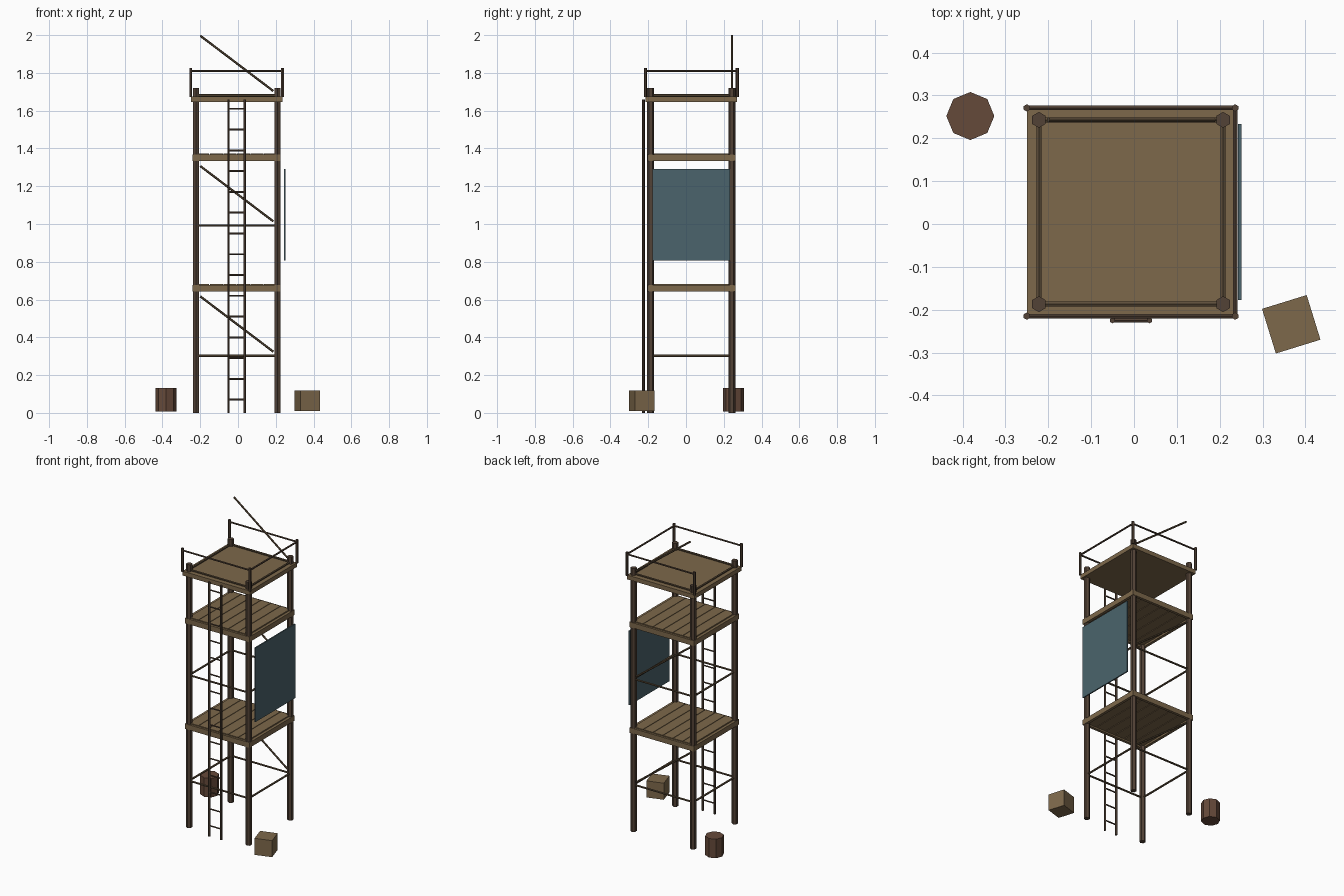
import bpy, math
from mathutils import Vector

if "Cube" in bpy.data.objects:
    bpy.data.objects.remove(bpy.data.objects["Cube"])

CX, CY, H = -0.007, 0.028, 0.215   # tower centre and half post spacing
R = 0.243                          # half size of the top platform


def mat(name, rgb):
    m = bpy.data.materials.new(name)
    m.diffuse_color = (*rgb, 1)
    m.use_nodes = True
    m.node_tree.nodes["Principled BSDF"].inputs["Base Color"].default_value = m.diffuse_color
    return m


DARK = mat("dark_wood", (0.085, 0.055, 0.037))
MID = mat("mid_wood", (0.11, 0.075, 0.042))
PALE = mat("pale_wood", (0.205, 0.138, 0.07))
RED = mat("barrel_wood", (0.13, 0.067, 0.042))
CLOTH = mat("teal_cloth", (0.07, 0.127, 0.15))


def box(name, c, size, m, rz=0):
    bpy.ops.mesh.primitive_cube_add(size=1, location=c, rotation=(0, 0, rz))
    o = bpy.context.object
    o.name, o.scale = name, size
    o.data.materials.append(m)
    return o


def rod(name, a, b, r, m, sides=6):
    a, b = Vector(a), Vector(b)
    d = b - a
    bpy.ops.mesh.primitive_cylinder_add(vertices=sides, radius=r, depth=d.length,
                                        location=(a + b) / 2)
    o = bpy.context.object
    o.name = name
    o.rotation_euler = d.to_track_quat('Z', 'Y').to_euler() if d.xy.length > 1e-6 else (0, 0, 0)
    o.data.materials.append(m)
    return o


def corners(h):
    return [(CX + sx * h, CY + sy * h) for sx, sy in ((-1, -1), (1, -1), (1, 1), (-1, 1))]


# four main posts
posts = corners(H)
for x, y in posts:
    rod("post", (x, y, 0), (x, y, 1.72), 0.0185, DARK)

# horizontal braces and back diagonal for each storey
for k in range(3):
    dz = 0.69 * k
    for i in range(4):
        a, b = posts[i], posts[(i + 1) % 4]
        rod("cross_brace", (*a, 0.302 + dz), (*b, 0.302 + dz), 0.0065, MID)
    rod("diagonal_brace", (-0.20, CY + H, 0.617 + dz), (0.187, CY + H, 0.324 + dz), 0.006, MID)

# two planked floors with an edge frame
N = 6
for k in range(2):
    z = 0.663 + 0.69 * k
    w = 2 * H / N
    for i in range(N):
        box("floor_plank", (CX - H + (i + 0.5) * w, CY, z + 0.005),
            (w - 0.004, 0.44, 0.03), PALE)
    for s in (-1, 1):
        box("floor_frame_side", (CX + s * 0.224, CY, z - 0.003), (0.018, 0.466, 0.034), PALE)
        box("floor_frame_end", (CX, CY + s * 0.224, z - 0.003), (0.43, 0.018, 0.034), PALE)

# top platform and railing, open on the left side
box("top_platform", (CX, CY, 1.66), (2 * R, 2 * R, 0.028), PALE)
rail = corners(R)
for x, y in rail:
    rod("railing_post", (x, y, 1.672), (x, y, 1.825), 0.0085, DARK)
for i in range(3):
    rod("railing_bar", (*rail[i], 1.81), (*rail[i + 1], 1.81), 0.006, DARK)

# ladder on the front
LX, LY = (-0.050, 0.036), -0.225
for x in LX:
    rod("ladder_rail", (x, LY, 0), (x, LY, 1.66), 0.007, DARK)
for i in range(15):
    z = 0.07 + 0.11 * i
    rod("ladder_rung", (LX[0], LY, z), (LX[1], LY, z), 0.005, DARK)

# hanging cloth on the right
box("cloth_panel", (0.247, CY, 1.05), (0.008, 0.41, 0.484), CLOTH)

# crate and barrel on the ground
box("crate", (0.367, -0.234, 0.064), (0.109, 0.109, 0.108), PALE, 0.3)
rod("barrel", (-0.382, 0.252, 0.008), (-0.382, 0.252, 0.132), 0.056, RED, 8)
